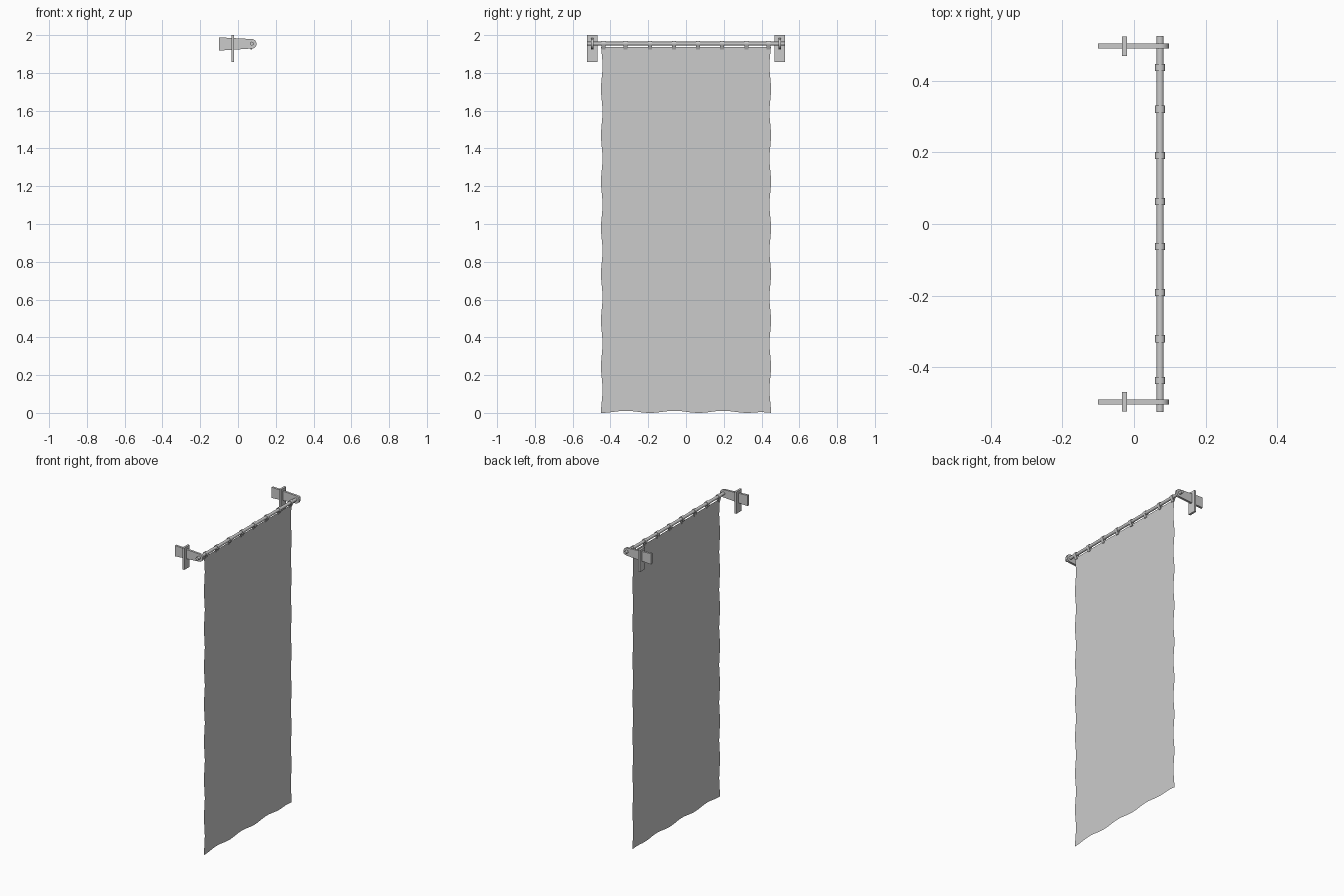
import bpy, bmesh, math
from mathutils import Vector

if "Cube" in bpy.data.objects:
    bpy.data.objects.remove(bpy.data.objects["Cube"])

ROD_X, ROD_Z = 0.073, 1.955


def finish(name, bm, smooth=False):
    bmesh.ops.recalc_face_normals(bm, faces=bm.faces)
    me = bpy.data.meshes.new(name)
    bm.to_mesh(me)
    bm.free()
    ob = bpy.data.objects.new(name, me)
    bpy.context.collection.objects.link(ob)
    if smooth:
        bpy.ops.object.select_all(action='DESELECT')
        ob.select_set(True)
        bpy.context.view_layer.objects.active = ob
        bpy.ops.object.shade_smooth_by_angle(angle=math.radians(40))
    return ob


def prism(name, profile, y0, y1, smooth=False):
    """Extrude an (x, z) outline along y."""
    bm = bmesh.new()
    f = bm.faces.new([bm.verts.new((x, y0, z)) for x, z in profile])
    r = bmesh.ops.extrude_face_region(bm, geom=[f])
    vs = [g for g in r['geom'] if isinstance(g, bmesh.types.BMVert)]
    bmesh.ops.translate(bm, verts=vs, vec=(0, y1 - y0, 0))
    return finish(name, bm, smooth)


def arc(cx, cz, r, a0, a1, n):
    return [(cx + r * math.cos(math.radians(a0 + (a1 - a0) * i / n)),
             cz + r * math.sin(math.radians(a0 + (a1 - a0) * i / n))) for i in range(n + 1)]


# Rod
prism("rod", arc(ROD_X, ROD_Z, 0.01, 0, 345, 23), -0.525, 0.525, True)

# Wall brackets: tapered arm with rounded nose, crossed by an upright plate
arm = [(-0.10, 1.988), (-0.10, 1.918)] + arc(ROD_X, 1.954, 0.025, -90, 90, 12)
plate = [(-0.034, 1.858), (-0.02, 1.858), (-0.02, 2.0), (-0.034, 2.0)]
for side, s in (("left", -1), ("right", 1)):
    y = s * 0.496
    prism("bracket_arm_" + side, arm, y - 0.007, y + 0.007, True)
    prism("bracket_plate_" + side, plate, y - 0.027, y + 0.027)

# Hanging loops: open bands around the rod closing on the cloth
outer = arc(ROD_X, ROD_Z, 0.014, -30, 210, 16) + [(0.067, 1.925), (0.074, 1.925)]
inner = arc(ROD_X, ROD_Z, 0.011, -30, 210, 16) + [(0.0695, 1.929), (0.0715, 1.929)]
for i, yc in enumerate((-0.437, -0.32, -0.191, -0.063, 0.063, 0.191, 0.32, 0.437)):
    bm = bmesh.new()
    rings = [[bm.verts.new((x, yc + dy, z)) for x, z in prof]
             for prof, dy in ((outer, -0.010), (outer, 0.010), (inner, 0.010), (inner, -0.010))]
    n = len(outer)
    for a in range(4):
        p, q = rings[a], rings[(a + 1) % 4]
        for k in range(n):
            bm.faces.new((p[k], p[(k + 1) % n], q[(k + 1) % n], q[k]))
    finish("loop_%d" % (i + 1), bm, True)

# Cloth: single sheet with gently wavy side and bottom edges
NY, NZ, TOP = 56, 96, 1.936
bm = bmesh.new()
grid = []
for j in range(NZ + 1):
    t = j / NZ
    row = []
    for i in range(NY + 1):
        u = 2 * i / NY - 1
        z0 = 0.0055 - 0.0055 * math.cos(2 * math.pi * (u * 0.446 + 0.445 - 0.002) / 0.255)
        z0 *= 1 if u < 0.8 else (1 - u) / 0.2
        z = z0 + (TOP - z0) * t
        y = u * (0.446 + 0.004 * math.cos(2 * math.pi * z / 0.245))
        row.append(bm.verts.new((0.0705, y, z)))
    grid.append(row)
for j in range(NZ):
    for i in range(NY):
        bm.faces.new((grid[j][i], grid[j][i + 1], grid[j + 1][i + 1], grid[j + 1][i]))
finish("cloth", bm, True)
